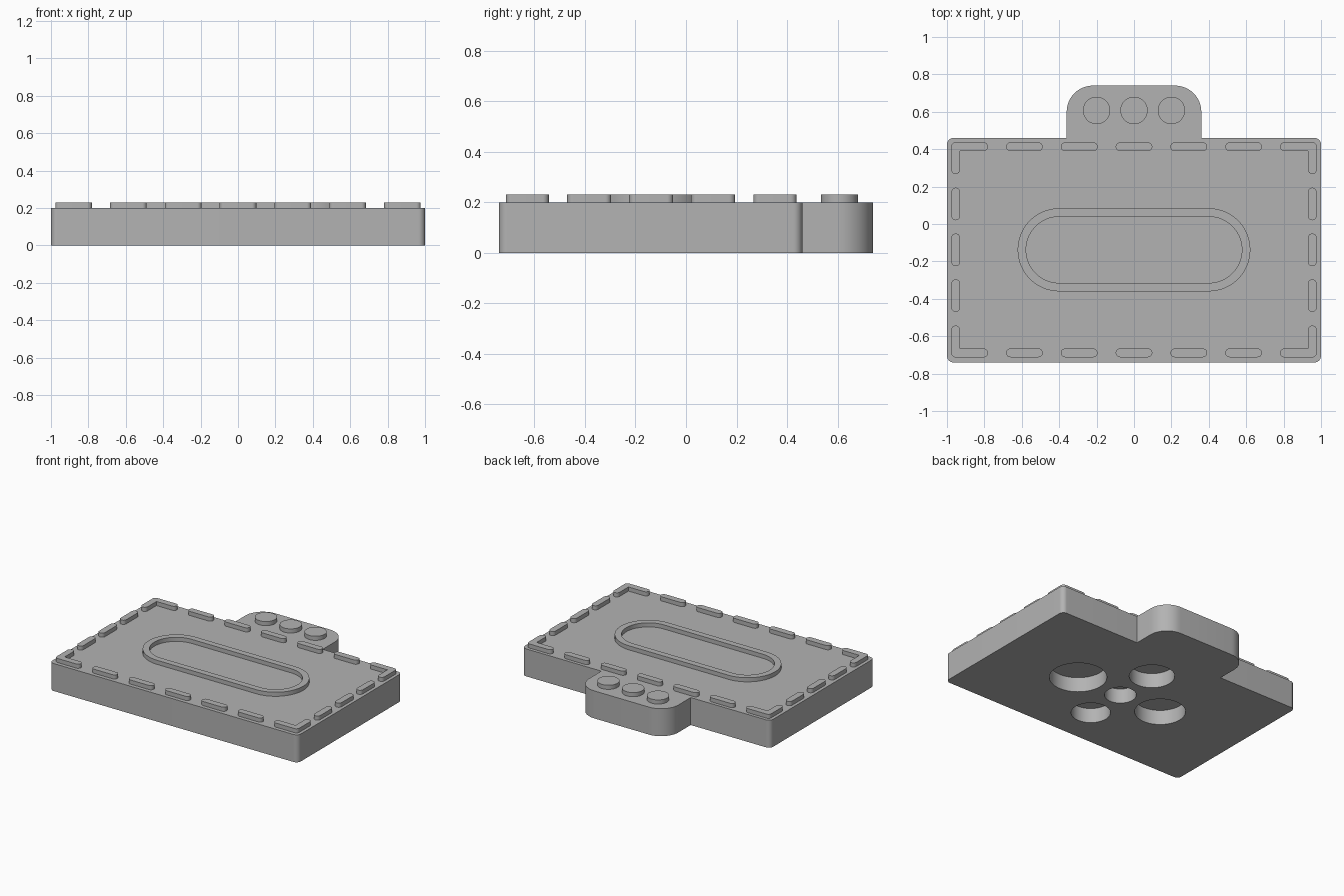
import bpy, bmesh, math
from mathutils import Vector

cube = bpy.data.objects.get("Cube")
if cube:
    bpy.data.objects.remove(cube, do_unlink=True)

grey = bpy.data.materials.new("plain_grey")
grey.use_nodes = True
COLOUR = (0.45, 0.45, 0.45, 1)
grey.diffuse_color = COLOUR
grey.node_tree.nodes["Principled BSDF"].inputs["Base Color"].default_value = COLOUR

TOP, RAISED = 0.2, 0.23   # plate top and relief top
CY = -0.138               # centre of the relief layout
W = 0.0235                # half width of a dash


def finish(name, bm):
    bmesh.ops.recalc_face_normals(bm, faces=bm.faces)
    mesh = bpy.data.meshes.new(name)
    bm.to_mesh(mesh)
    bm.free()
    mesh.materials.append(grey)
    ob = bpy.data.objects.new(name, mesh)
    bpy.context.collection.objects.link(ob)
    return ob


def rounded(corners, steps=12):
    """Outline from right-angled corners (x, y, radius)."""
    pts = []
    for i, (x, y, r) in enumerate(corners):
        p = Vector((x, y))
        a = (Vector(corners[i - 1][:2]) - p).normalized()
        b = (Vector(corners[(i + 1) % len(corners)][:2]) - p).normalized()
        n = steps if r else 0
        for k in range(n + 1):
            t = math.pi / 2 * k / max(n, 1)
            q = p + r * (a + b - math.cos(t) * b - math.sin(t) * a)
            if not pts or (q - pts[-1]).length > 1e-5:
                pts.append(q)
    if (pts[0] - pts[-1]).length < 1e-5:
        pts.pop()
    return pts


def box_outline(cx, cy, hx, hy, r, steps=12):
    return rounded([(cx - hx, cy - hy, r), (cx + hx, cy - hy, r),
                    (cx + hx, cy + hy, r), (cx - hx, cy + hy, r)], steps)


def prism(name, pts, z0=TOP, z1=RAISED):
    bm = bmesh.new()
    low = [bm.verts.new((p.x, p.y, z0)) for p in pts]
    high = [bm.verts.new((p.x, p.y, z1)) for p in pts]
    bm.faces.new(low)
    bm.faces.new(high)
    for i in range(len(pts)):
        bm.faces.new((low[i - 1], low[i], high[i], high[i - 1]))
    return finish(name, bm)


def disc(name, x, y, r, z0, z1):
    return prism(name, box_outline(x, y, r, r, r, 16), z0, z1)


parts = []

# Plate with the rounded tab at the back
plate = prism("base_plate", rounded([
    (-1, -0.74, 0.035), (1, -0.74, 0.035), (1, 0.46, 0.035), (0.36, 0.46, 0),
    (0.36, 0.74, 0.14), (-0.36, 0.74, 0.14), (-0.36, 0.46, 0), (-1, 0.46, 0.035)]), 0, TOP)
parts.append(plate)

# Round blind holes in the underside: one in the middle, four around it
holes = [(0, 0, 0.105), (1, 0, 0.19), (-1, 0, 0.168), (0, 1, 0.15), (0, -1, 0.13)]
for dx, dy, r in holes:
    d = r + 0.174
    cutter = disc("hole_cutter", dx * d, -0.14 + dy * d, r, -0.1, 0.107)
    cutter.hide_render = True
    mod = plate.modifiers.new("hole", 'BOOLEAN')
    mod.operation, mod.solver, mod.object = 'DIFFERENCE', 'EXACT', cutter
    bpy.context.view_layer.objects.active = plate
    bpy.ops.object.modifier_apply(modifier=mod.name)
    bpy.data.objects.remove(cutter, do_unlink=True)

# Raised pegs on the tab
for i in (-1, 0, 1):
    parts.append(disc("tab_peg", i * 0.2, 0.607, 0.073, TOP, RAISED))

# Raised dashes along the long and short edges
for s in (-1, 1):
    for i in range(-2, 3):
        parts.append(prism("long_edge_dash",
                           box_outline(i * 0.293, CY + s * 0.551, 0.098, W, W)))
    for i in (-1, 0, 1):
        parts.append(prism("short_edge_dash",
                           box_outline(s * 0.953, CY + i * 0.245, W, 0.087, W)))

# Raised corner angles
X, Y, T = 0.977, 0.575, 2 * W
for sx in (-1, 1):
    for sy in (-1, 1):
        shape = [(X, Y, W), (X - 0.196, Y, W), (X - 0.196, Y - T, W),
                 (X - T, Y - T, 0), (X - T, Y - 0.17, W), (X, Y - 0.17, W)]
        parts.append(prism("corner_angle", rounded(
            [(sx * x, CY + sy * y, r) for x, y, r in shape])))

# Raised oval ring in the middle
bm = bmesh.new()
loops = []
for r, z in ((0.222, TOP), (0.222, RAISED), (0.177, RAISED), (0.177, TOP)):
    loops.append([bm.verts.new((p.x, p.y, z))
                  for p in box_outline(0, CY, 0.4 + r, r, r, 20)])
for j in range(4):
    a, b = loops[j - 1], loops[j]
    for i in range(len(a)):
        bm.faces.new((a[i - 1], a[i], b[i], b[i - 1]))
parts.append(finish("oval_ring", bm))

# Smooth the curved walls, keep edges sharp
bpy.ops.object.select_all(action='DESELECT')
for ob in parts:
    ob.select_set(True)
bpy.context.view_layer.objects.active = plate
bpy.ops.object.shade_smooth_by_angle(angle=math.radians(30))
